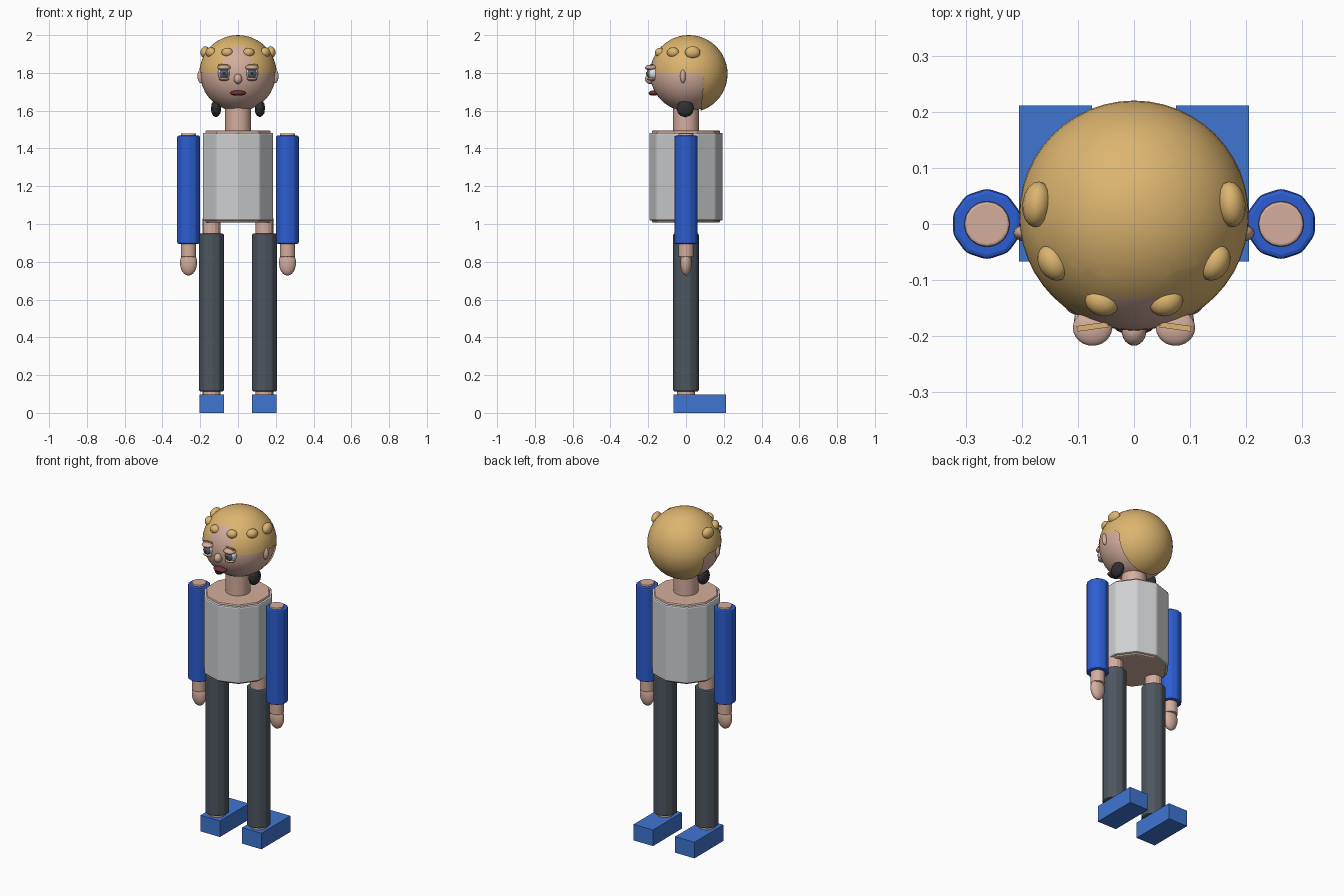
import bpy, bmesh
from math import atan2, radians
from mathutils import Vector

cube = bpy.data.objects.get("Cube")
if cube:
    bpy.data.objects.remove(cube)


def material(name, r, g, b):
    m = bpy.data.materials.new(name)
    m.use_nodes = True
    m.diffuse_color = (r, g, b, 1)
    m.node_tree.nodes["Principled BSDF"].inputs["Base Color"].default_value = (r, g, b, 1)
    return m


SKIN = material("skin", 0.66, 0.42, 0.34)
HAIR = material("blond hair", 0.72, 0.46, 0.16)
SHIRT = material("light grey shirt", 0.62, 0.63, 0.64)
PANTS = material("slate trousers", 0.075, 0.092, 0.115)
SLEEVE = material("deep blue sleeve", 0.025, 0.11, 0.64)
SHOE = material("blue shoe", 0.05, 0.18, 0.65)
BLACK = material("black", 0.03, 0.03, 0.03)
IRIS = material("grey iris", 0.1, 0.13, 0.16)
LIPS = material("dark red lips", 0.17, 0.03, 0.035)
WHITE = material("eye white", 0.75, 0.77, 0.8)


def make(name, bm, mat, loc, scale=(1, 1, 1), turn=0, smooth=True):
    mesh = bpy.data.meshes.new(name)
    bm.to_mesh(mesh)
    bm.free()
    mesh.materials.append(mat)
    ob = bpy.data.objects.new(name, mesh)
    bpy.context.collection.objects.link(ob)
    ob.location, ob.scale = loc, scale
    ob.rotation_euler.z = turn
    for p in mesh.polygons:
        p.use_smooth = smooth
    return ob


def ball(name, mat, loc, radii, turn=0, detail=24):
    bm = bmesh.new()
    bmesh.ops.create_uvsphere(bm, u_segments=detail, v_segments=detail // 2, radius=1)
    return make(name, bm, mat, loc, radii, turn)


def tube(name, mat, x, r, z0, z1, sides=10, bevel=0.008):
    bm = bmesh.new()
    bmesh.ops.create_cone(bm, cap_ends=True, segments=sides, radius1=r, radius2=r, depth=z1 - z0)
    if bevel:
        bmesh.ops.bevel(bm, geom=bm.edges[:], offset=bevel, segments=2, profile=0.5, affect='EDGES')
    return make(name, bm, mat, (x, 0, (z0 + z1) / 2), smooth=False)


def box(name, mat, loc, size, turn=0):
    bm = bmesh.new()
    bmesh.ops.create_cube(bm, size=1)
    return make(name, bm, mat, loc, size, turn, smooth=False)


# Torso, shirt and neck
tube("torso", SKIN, 0, 0.182, 1.008, 1.495)
tube("shirt", SHIRT, 0, 0.196, 1.018, 1.483)
neck = tube("neck", SKIN, 0, 0.068, 1.48, 1.68, sides=32, bevel=0)
for p in neck.data.polygons:
    p.use_smooth = len(p.vertices) == 4

# Head
ball("head", SKIN, (0, 0.01, 1.797), (0.2, 0.2, 0.2), detail=48)

# Hair shell: a sphere with the face area cut away along three planes
bm = bmesh.new()
bmesh.ops.create_uvsphere(bm, u_segments=48, v_segments=24, radius=0.205)
cuts = [(Vector((0, 0, 0.006)), Vector((0, 0, 1))),
        (Vector((0, 0.082, 0)), Vector((0, 1, -0.1)).normalized()),
        (Vector((0, 0.06, 0)), Vector((0, 1, 1)).normalized())]
for co, no in cuts:
    bmesh.ops.bisect_plane(bm, geom=bm.verts[:] + bm.edges[:] + bm.faces[:],
                           dist=1e-5, plane_co=co, plane_no=no)
face_area = [f for f in bm.faces
             if all((f.calc_center_median() - co).dot(no) < 0 for co, no in cuts)]
bmesh.ops.delete(bm, geom=face_area, context='FACES')
make("hair", bm, HAIR, (0, 0.015, 1.795))

# Nose and mouth
ball("nose", SKIN, (0, -0.19, 1.768), (0.022, 0.027, 0.027))
ball("mouth", LIPS, (0, -0.172, 1.693), (0.042, 0.026, 0.014))

for side, s in (("left", 1), ("right", -1)):
    # Curls across the hair
    for i, (x, y, r) in enumerate([(0.173, 0.035, 0.041), (0.144, -0.069, 0.034), (0.057, -0.138, 0.031)]):
        ball(f"{side}_curl_{i + 1}", HAIR, (s * x, y, 1.908),
             (0.026, r, r * 0.8), atan2(y - 0.015, s * x), 16)

    # Eye, lids and brow
    ex = s * 0.074
    ball(f"{side}_eye", WHITE, (ex, -0.172, 1.797), (0.033, 0.032, 0.034))
    ball(f"{side}_iris", IRIS, (ex, -0.188, 1.797), (0.025, 0.021, 0.027))
    ball(f"{side}_pupil", BLACK, (ex, -0.2, 1.797), (0.011, 0.012, 0.012), detail=16)
    ball(f"{side}_upper_lid", SKIN, (ex, -0.185, 1.828), (0.035, 0.032, 0.015))
    ball(f"{side}_lower_lid", SKIN, (ex, -0.18, 1.768), (0.028, 0.026, 0.01))
    box(f"{side}_brow", HAIR, (ex, -0.183, 1.842), (0.056, 0.01, 0.01), s * radians(-8))

    # Ear and earring
    ball(f"{side}_ear", SKIN, (s * 0.195, -0.016, 1.782), (0.02, 0.015, 0.037), detail=16)
    bm = bmesh.new()
    bmesh.ops.create_icosphere(bm, subdivisions=2, radius=1)
    make(f"{side}_earring", bm, BLACK, (s * 0.116, -0.004, 1.612), (0.028, 0.047, 0.047), smooth=False)

    # Arm, sleeve and hand
    tube(f"{side}_arm", SKIN, s * 0.262, 0.041, 0.825, 1.48, sides=16, bevel=0.005)
    tube(f"{side}_sleeve", SLEEVE, s * 0.262, 0.0635, 0.895, 1.468)
    ball(f"{side}_hand", SKIN, (s * 0.262, 0, 0.795), (0.045, 0.03, 0.068))

    # Leg, trouser and shoe
    tube(f"{side}_leg", SKIN, s * 0.14, 0.048, 0.08, 1.03, sides=16, bevel=0)
    tube(f"{side}_trouser", PANTS, s * 0.14, 0.069, 0.113, 0.95)
    box(f"{side}_shoe", SHOE, (s * 0.14, 0.072, 0.049), (0.13, 0.278, 0.098))
